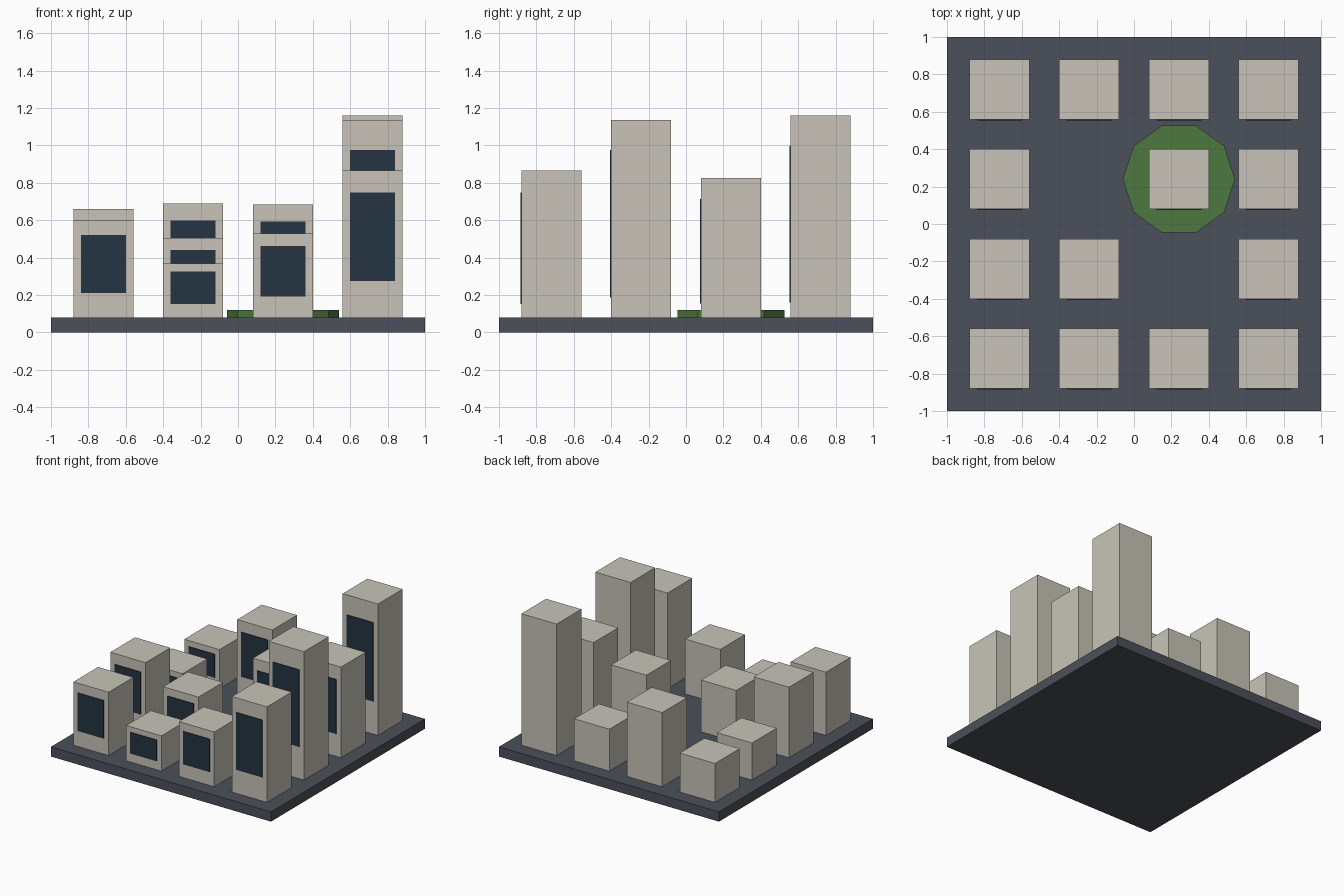
import bpy
import bmesh
from mathutils import Matrix

cube = bpy.data.objects.get("Cube")
if cube:
    bpy.data.objects.remove(cube, do_unlink=True)


def make_material(name, rgb):
    mat = bpy.data.materials.new(name)
    mat.use_nodes = True
    color = (*rgb, 1.0)
    mat.diffuse_color = color
    mat.node_tree.nodes["Principled BSDF"].inputs["Base Color"].default_value = color
    return mat


concrete = make_material("pale concrete", (0.58, 0.55, 0.48))
asphalt = make_material("dark asphalt", (0.07, 0.08, 0.10))
glass = make_material("dark blue glass", (0.018, 0.034, 0.052))
grass = make_material("park green", (0.075, 0.19, 0.05))


def add_object(name, bm, mat):
    mesh = bpy.data.meshes.new(name)
    bm.to_mesh(mesh)
    bm.free()
    mesh.materials.append(mat)
    obj = bpy.data.objects.new(name, mesh)
    bpy.context.collection.objects.link(obj)
    return obj


def add_box(name, center, size, mat):
    bm = bmesh.new()
    bmesh.ops.create_cube(bm, size=1, matrix=Matrix.Translation(center) @ Matrix.Diagonal((*size, 1)))
    return add_object(name, bm, mat)


# Ground slab
GROUND = 0.08
add_box("ground_slab", (0, 0, GROUND / 2), (2, 2, GROUND), asphalt)

# Ten-sided park disc
SPACING = 0.48
bm = bmesh.new()
bmesh.ops.create_cone(bm, cap_ends=True, segments=10, radius1=0.3, radius2=0.3, depth=0.04,
                      matrix=Matrix.Translation((SPACING / 2, SPACING / 2, GROUND + 0.02))
                      @ Matrix.Rotation(0.31415927 * 5, 4, "Z"))
add_object("park", bm, grass)

# Roof heights on the city grid, front row first, None for an empty lot
ROOFS = [
    [0.60, 0.37, 0.53, 0.865],
    [0.66, 0.505, None, 1.135],
    [0.385, None, 0.685, 0.825],
    [0.40, 0.69, 0.425, 1.16],
]
WIDTH = 0.32

# Towers, each with one glass panel on the front
for row, roofs in enumerate(ROOFS):
    for col, roof in enumerate(roofs):
        if roof is None:
            continue
        x, y = (col - 1.5) * SPACING, (row - 1.5) * SPACING
        height = roof - GROUND
        label = f"row_{row + 1}_lot_{col + 1}"
        add_box(f"tower_{label}", (x, y, GROUND + height / 2), (WIDTH, WIDTH, height), concrete)
        add_box(f"window_panel_{label}", (x, y - WIDTH / 2 - 0.002, GROUND + height * 0.55),
                (WIDTH * 0.75, 0.008, height * 0.6), glass)
